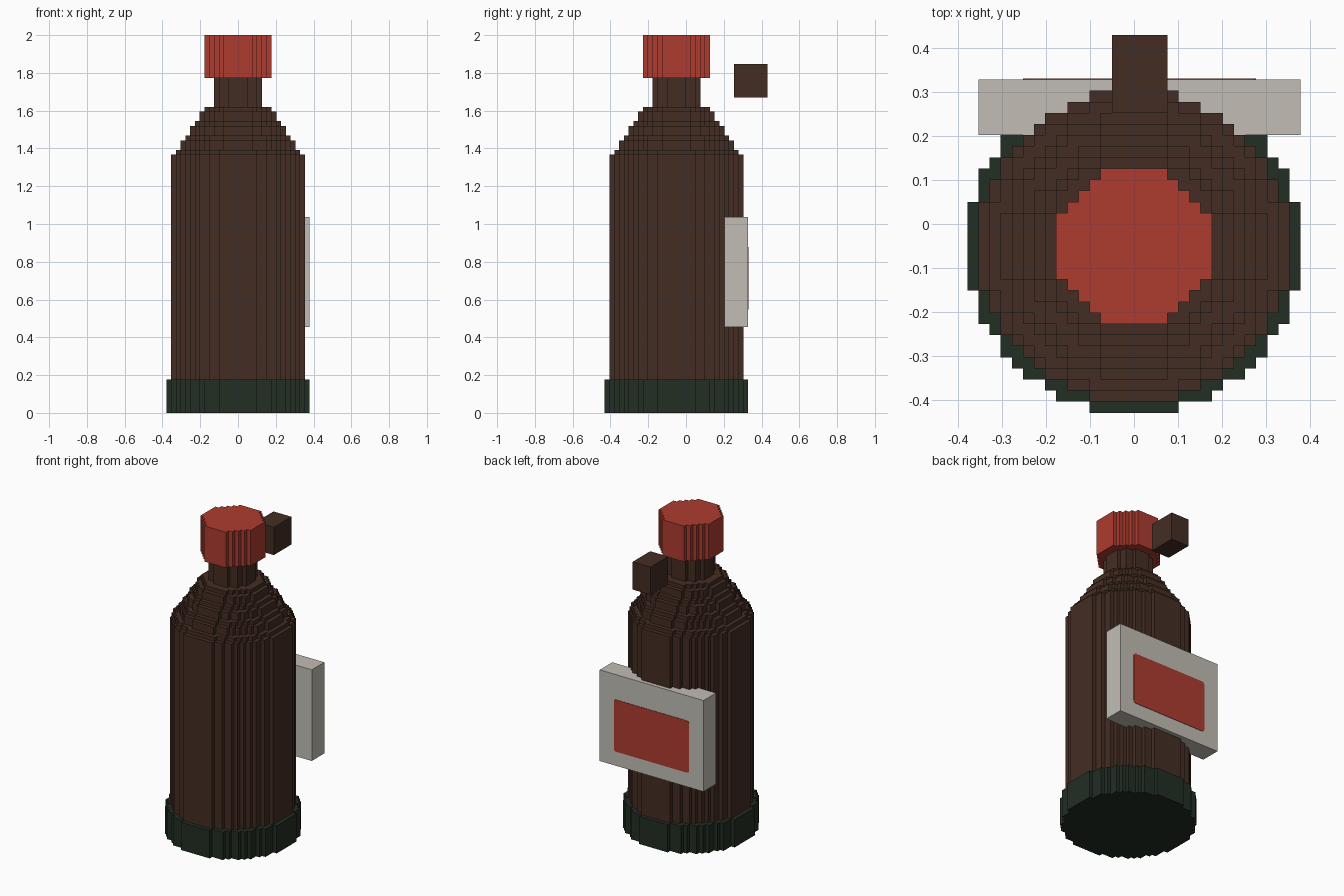
import bpy, bmesh
from mathutils import Vector

if "Cube" in bpy.data.objects:
    bpy.data.objects.remove(bpy.data.objects["Cube"])

V = 2 / 79          # size of one block
CY = -2             # bottle axis offset in blocks


def material(name, rgb):
    lin = [((c / 255 + 0.055) / 1.055) ** 2.4 for c in rgb] + [1]
    m = bpy.data.materials.new(name)
    m.use_nodes = True
    m.diffuse_color = lin
    bsdf = m.node_tree.nodes["Principled BSDF"]
    bsdf.inputs["Base Color"].default_value = lin
    bsdf.inputs["Roughness"].default_value = 0.8
    return m


BROWN = material("dark brown", (68, 45, 35))
GREEN = material("dark green", (34, 46, 36))
RED = material("brick red", (174, 60, 47))
GREY = material("pale grey", (194, 190, 181))


def finish(name, bm, mat):
    bmesh.ops.recalc_face_normals(bm, faces=bm.faces)
    me = bpy.data.meshes.new(name)
    bm.to_mesh(me)
    bm.free()
    me.materials.append(mat)
    ob = bpy.data.objects.new(name, me)
    bpy.context.collection.objects.link(ob)
    return ob


def stepped_circle(r):
    """Outline of a disc made of square blocks."""
    right = []
    for j in range(-r, r):
        w = sum((i + .5) ** 2 + (j + .5) ** 2 <= r * r for i in range(r))
        if right and right[-1][0] == w:
            right[-1] = (w, j + 1)      # lengthen the straight run
        else:
            right += [(w, j), (w, j + 1)]
    return right + [(-x, y) for x, y in reversed(right)]


def discs(name, layers, mat):
    """Stack of stepped discs, each given as (radius, bottom, top)."""
    bm = bmesh.new()
    for r, z0, z1 in layers:
        verts = [bm.verts.new(Vector((x, y + CY, z0)) * V) for x, y in stepped_circle(r)]
        face = bm.faces.new(verts)
        ext = bmesh.ops.extrude_face_region(bm, geom=[face], use_keep_orig=True)
        top = [e for e in ext["geom"] if isinstance(e, bmesh.types.BMVert)]
        bmesh.ops.translate(bm, verts=top, vec=(0, 0, (z1 - z0) * V))
    return finish(name, bm, mat)


def box(name, lo, hi, mat):
    lo, hi = Vector(lo) * V, Vector(hi) * V
    bm = bmesh.new()
    bmesh.ops.create_cube(bm, size=1)
    bmesh.ops.scale(bm, verts=bm.verts, vec=hi - lo)
    bmesh.ops.translate(bm, verts=bm.verts, vec=(lo + hi) / 2)
    return finish(name, bm, mat)


# Bottle, from the bottom up
discs("base", [(15, 0, 7)], GREEN)
discs("body", [(14, 7, 54)], BROWN)
shoulder, z = [], 54
for k, r in enumerate(range(13, 6, -1)):
    height = 1 + k % 2                  # steps alternate one and two blocks
    shoulder.append((r, z, z + height))
    z += height
discs("shoulder", shoulder, BROWN)
discs("neck", [(5, 64, 70)], BROWN)
discs("cap", [(7, 70, 79)], RED)

# Loose block behind the neck
box("rear_block", (-2, 10, 66), (3, 17, 73), BROWN)

# Label slab with its painted panel
box("label", (-14, 8, 18), (15, 13, 41), GREY)
panel = box("label_panel", (-10, 12.9, 21.6), (11, 13.1, 34.7), RED)
bm = bmesh.new()
bm.from_mesh(panel.data)
corners = [e for e in bm.edges if abs(e.verts[0].co.y - e.verts[1].co.y) > V / 10]
bmesh.ops.bevel(bm, geom=corners, offset=V * 0.6, segments=3, profile=0.5, affect='EDGES')
bm.to_mesh(panel.data)
bm.free()
